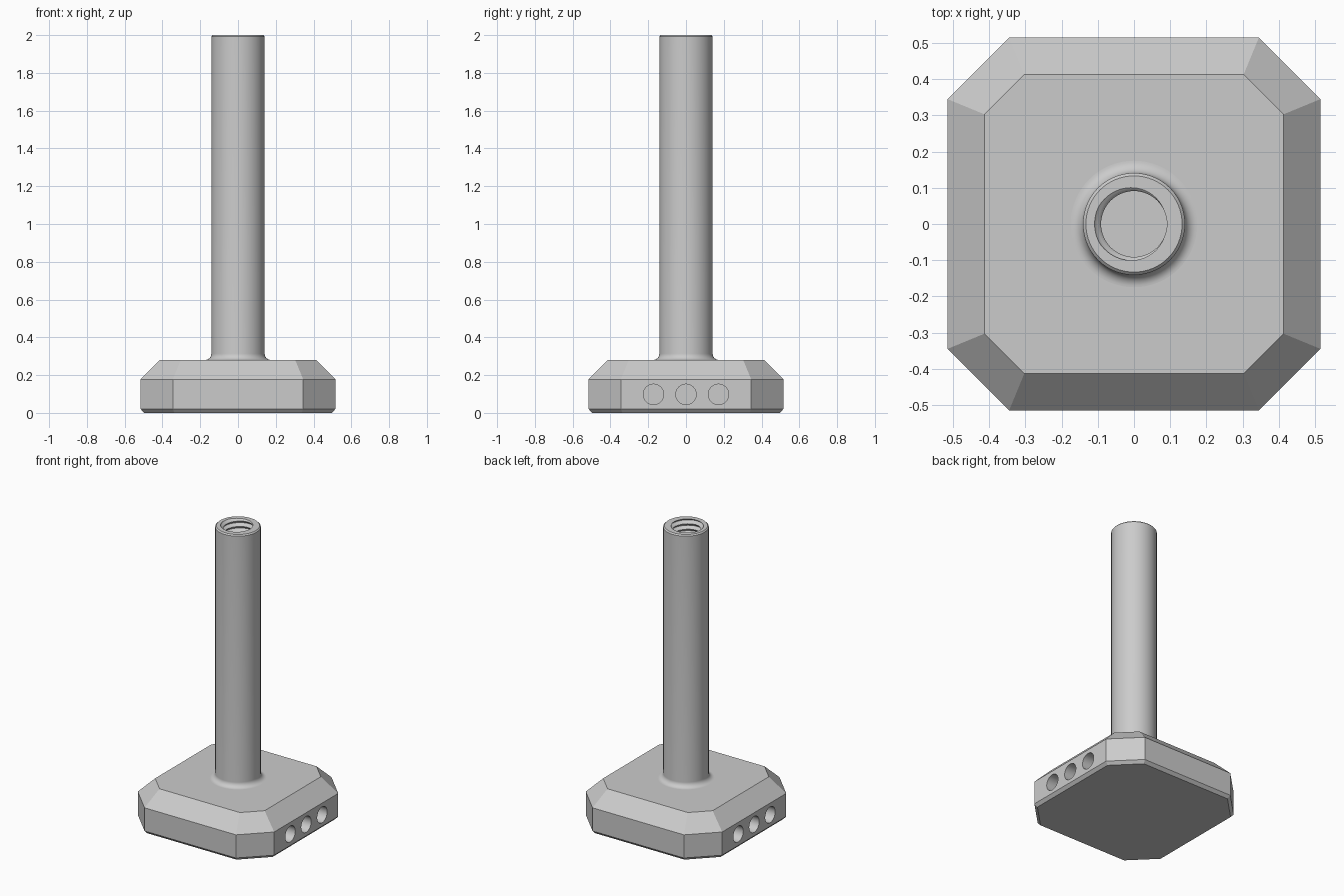
import bpy, bmesh, math

if "Cube" in bpy.data.objects:
    bpy.data.objects.remove(bpy.data.objects["Cube"])

grey = bpy.data.materials.new("plain grey")
grey.diffuse_color = (0.6, 0.6, 0.6, 1)
grey.use_nodes = True
grey.node_tree.nodes["Principled BSDF"].inputs["Base Color"].default_value = grey.diffuse_color


def make_object(name, bm):
    bmesh.ops.recalc_face_normals(bm, faces=bm.faces)
    mesh = bpy.data.meshes.new(name)
    bm.to_mesh(mesh)
    bm.free()
    obj = bpy.data.objects.new(name, mesh)
    bpy.context.collection.objects.link(obj)
    mesh.materials.append(grey)
    return obj


def activate(obj):
    bpy.ops.object.select_all(action='DESELECT')
    obj.select_set(True)
    bpy.context.view_layer.objects.active = obj


# Base: stacked square outlines with cut corners
bm = bmesh.new()
rings = []
for half, corner, z in [(0.497, 0.337, 0), (0.515, 0.345, 0.02),
                        (0.515, 0.345, 0.178), (0.413, 0.303, 0.28)]:
    ring = []
    for q in range(4):
        c, s = round(math.cos(q * math.pi / 2)), round(math.sin(q * math.pi / 2))
        for x, y in [(half, -corner), (half, corner)]:
            ring.append(bm.verts.new((x * c - y * s, x * s + y * c, z)))
    rings.append(ring)
for a, b in zip(rings, rings[1:]):
    for i in range(8):
        j = (i + 1) % 8
        bm.faces.new((a[i], a[j], b[j], b[i]))
bm.faces.new(rings[0])
bm.faces.new(rings[-1])
base = make_object("base", bm)

# Three blind round pockets in the left and right sides
POCKET_DEPTH = 0.08
bm = bmesh.new()
for side in (-1, 1):
    for y in (-0.172, 0, 0.172):
        made = bmesh.ops.create_cone(bm, cap_ends=True, segments=48, radius1=0.054,
                                     radius2=0.054, depth=2 * POCKET_DEPTH)
        for v in made["verts"]:
            x0, y0, z0 = v.co
            v.co = (side * 0.515 + z0, y + y0, 0.098 - x0)
cutter = make_object("pocket_cutter", bm)
cutter.hide_render = True
activate(base)
cut = base.modifiers.new("pockets", 'BOOLEAN')
cut.operation, cut.solver, cut.object = 'DIFFERENCE', 'EXACT', cutter
bpy.ops.object.modifier_apply(modifier=cut.name)
bpy.data.objects.remove(cutter)
bpy.ops.object.shade_smooth_by_angle(angle=math.radians(20))

# Post: filleted foot, straight shaft and chamfered rim
N, STEPS = 64, 8                    # columns around, rows per thread turn
R, FILLET, TOP = 0.141, 0.034, 2.0
profile = []
for i in range(11):
    a = i / 10 * math.pi / 2
    profile.append((R + FILLET * (1 - math.sin(a)), 0.28 + FILLET * (1 - math.cos(a))))
profile += [(R, 1.992), (0.133, TOP)]
bm = bmesh.new()


def around(j, r, z):
    a = 2 * math.pi * j / N
    return bm.verts.new((r * math.cos(a), r * math.sin(a), z))


shaft = [[around(j, r, z) for j in range(N)] for r, z in profile]
for a, b in zip(shaft, shaft[1:]):
    for j in range(N):
        k = (j + 1) % N
        bm.faces.new((a[j], a[k], b[k], b[j]))

# Threaded bore: rows follow the helix, clamped at the rim and the floor
PITCH, DEPTH, MINOR, MAJOR = 0.037, 0.37, 0.091, 0.109
ROWS = STEPS * (round(DEPTH / PITCH) + 3)


def bore_vert(row, j):
    t = min(max(PITCH * ((row - STEPS) / STEPS + j / N), 0), DEPTH)
    phase = (t / PITCH - j / N) % 1
    ramp = min(max(1.4 * (1 - abs(2 * phase - 1)) - 0.2, 0), 1)
    return around(j, MINOR + (MAJOR - MINOR) * ramp, TOP - t)


bore = [[bore_vert(row, j) for j in range(N)] for row in range(ROWS + 1)]
for row in range(ROWS):
    for j in range(N):
        if j < N - 1:
            quad = (bore[row][j], bore[row][j + 1], bore[row + 1][j + 1], bore[row + 1][j])
        else:                       # the seam joins one turn further down
            n0, n1 = min(row + STEPS, ROWS), min(row + 1 + STEPS, ROWS)
            if n0 == n1:
                continue
            quad = (bore[row][j], bore[n0][0], bore[n1][0], bore[row + 1][j])
        bm.faces.new(quad)

# Flat rim around the bore and flat floor inside it
centre = bm.verts.new((0, 0, TOP - DEPTH))
for j in range(N):
    k = (j + 1) % N
    bm.faces.new((shaft[-1][j], shaft[-1][k], bore[0][k], bore[0][j]))
    bm.faces.new((bore[-1][j], bore[-1][k], centre))
bmesh.ops.remove_doubles(bm, verts=bm.verts, dist=1e-5)
post = make_object("threaded_post", bm)
activate(post)
bpy.ops.object.shade_smooth_by_angle(angle=math.radians(30))
